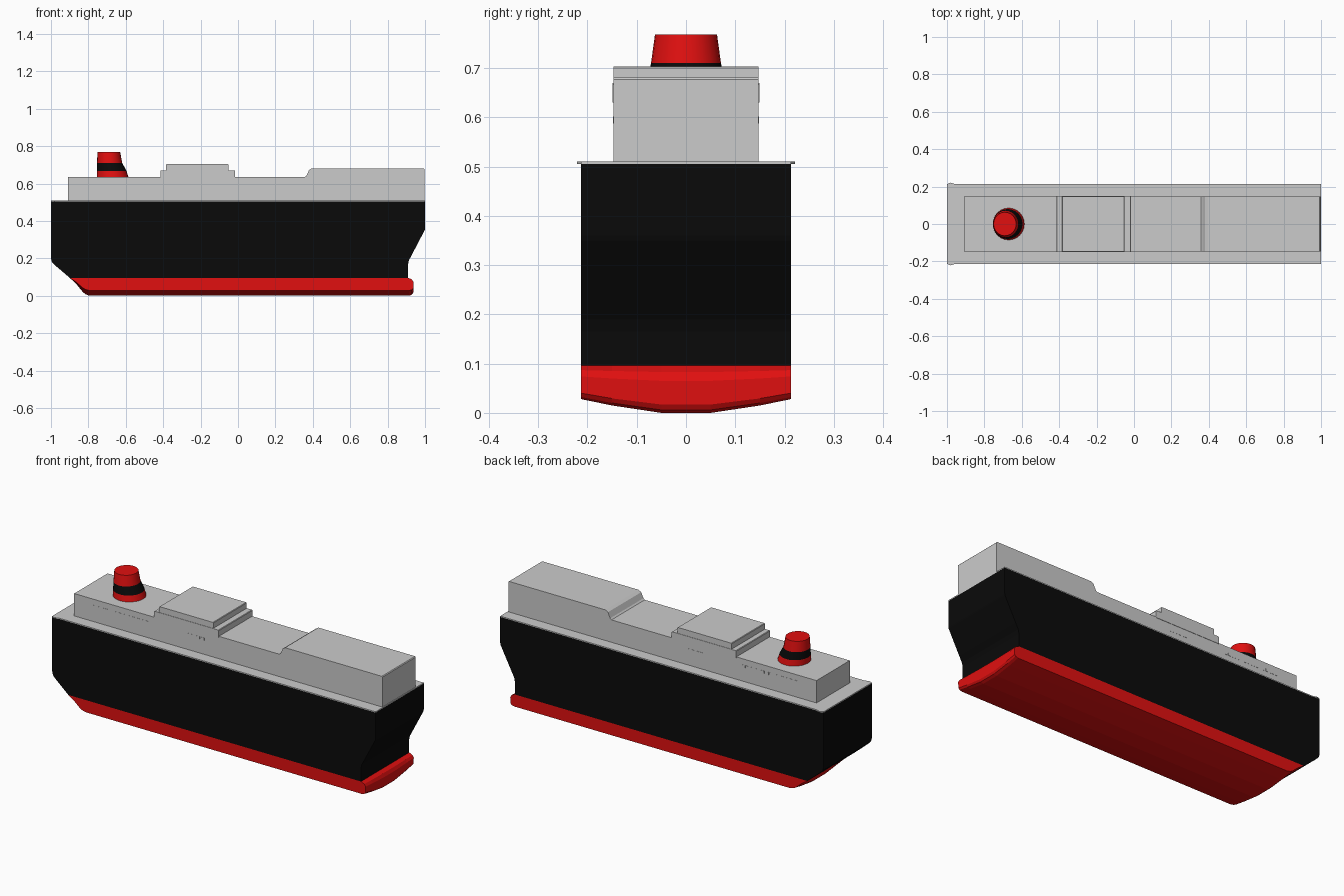
import bpy, bmesh, math

if "Cube" in bpy.data.objects:
    bpy.data.objects.remove(bpy.data.objects["Cube"])


def material(name, rgb):
    m = bpy.data.materials.new(name)
    m.diffuse_color = (*rgb, 1)
    m.use_nodes = True
    m.node_tree.nodes["Principled BSDF"].inputs["Base Color"].default_value = m.diffuse_color
    return m


RED = material("red_paint", (0.75, 0.005, 0.005))
BLACK = material("black_paint", (0.003, 0.003, 0.003))


def loft(name, rings, mat=None, smooth=False):
    """Skin equal-length rings of points and cap both ends."""
    bm = bmesh.new()
    vs = [[bm.verts.new(p) for p in ring] for ring in rings]
    n = len(vs[0])
    for a, b in zip(vs, vs[1:]):
        for i in range(n):
            j = (i + 1) % n
            bm.faces.new((a[i], a[j], b[j], b[i]))
    bm.faces.new(vs[0][::-1])
    bm.faces.new(vs[-1])
    bmesh.ops.recalc_face_normals(bm, faces=bm.faces)
    me = bpy.data.meshes.new(name)
    bm.to_mesh(me)
    bm.free()
    ob = bpy.data.objects.new(name, me)
    bpy.context.collection.objects.link(ob)
    if mat:
        me.materials.append(mat)
    if smooth:
        bpy.ops.object.select_all(action='DESELECT')
        ob.select_set(True)
        bpy.context.view_layer.objects.active = ob
        bpy.ops.object.shade_smooth_by_angle(angle=math.radians(30))
    return ob


def extrude_side(name, profile, y0, y1, mat=None):
    """Extrude an x-z side profile across the beam."""
    return loft(name, [[(x, y, z) for x, z in profile] for y in (y0, y1)], mat)


W = 0.213   # hull half beam
C = 0.147   # superstructure half width

# Black upper hull
extrude_side("upper_hull", [
    (-1, 0.505), (-1, 0.2), (-0.995, 0.18), (-0.975, 0.16), (-0.9, 0.096),
    (0.91, 0.096), (0.909, 0.165), (0.914, 0.19), (0.93, 0.22),
    (0.998, 0.35), (1, 0.36), (1, 0.505)], -W, W, BLACK)

# Red lower hull: side profile whose underside rises towards the sides
keel_profile = [
    (-0.9, 0.096), (-0.865, 0.063), (-0.83, 0.02), (-0.815, 0.008), (-0.795, 0),
    (0.915, 0), (0.93, 0.006), (0.937, 0.017), (0.938, 0.065),
    (0.93, 0.083), (0.91, 0.096)]
rise = [(0.213, 0.028), (0.15, 0.015), (0.05, 0.0)]
columns = [(-y, d) for y, d in rise] + [(y, d) for y, d in reversed(rise)]
loft("lower_hull", [
    [(x, y, z + d * (0.096 - z) / 0.096) for x, z in keel_profile]
    for y, d in columns], RED)

# Deck plate with small stern corner flares
half = [(-1, W), (-0.98, 0.221), (-0.955, W), (1, W)]
outline = half + [(x, -y) for x, y in reversed(half)]
loft("deck", [[(x, y, z) for x, y in outline] for z in (0.505, 0.51)])

# Long superstructure with raised forward part
extrude_side("superstructure", [
    (-0.91, 0.507), (-0.91, 0.635), (0.358, 0.635), (0.366, 0.642),
    (0.38, 0.672), (0.395, 0.681), (0.992, 0.681), (0.996, 0.677),
    (0.996, 0.507)], -C, C)

# Two-tier midship house
extrude_side("house_lower", [
    (-0.415, 0.63), (-0.415, 0.667), (-0.412, 0.67),
    (-0.018, 0.67), (-0.015, 0.667), (-0.015, 0.63)], -C - 0.002, C + 0.002)
extrude_side("house_upper", [
    (-0.385, 0.665), (-0.385, 0.7), (-0.382, 0.703),
    (-0.053, 0.703), (-0.05, 0.7), (-0.05, 0.665)], -C, C)

# Funnel: upright aft edge, sloping front edge, black band
levels = [  # z, aft x, front x, half width
    (0.632, -0.755, -0.585, 0.086), (0.667, -0.755, -0.596, 0.080),
    (0.710, -0.754, -0.619, 0.071), (0.768, -0.751, -0.630, 0.063)]


def funnel_ring(z, x0, x1, r, n=24):
    angles = [2 * math.pi * i / n for i in range(n)]
    return [((x0 + x1) / 2 + (x1 - x0) / 2 * math.cos(a), r * math.sin(a), z)
            for a in angles]


for i, (name, mat) in enumerate([("funnel_base", RED), ("funnel_band", BLACK),
                                 ("funnel_top", RED)]):
    loft(name, [funnel_ring(*levels[i]), funnel_ring(*levels[i + 1])], mat, True)

# Rows of small windows on both sides
groups = [(-0.79, 4), (-0.67, 4), (-0.552, 4), (-0.212, 2), (-0.155, 2)]
for side in (-1, 1):
    for start, count in groups:
        for k in range(count):
            x = start + k * 0.0275
            extrude_side("window", [(x, 0.588), (x, 0.602), (x + 0.022, 0.602),
                                    (x + 0.022, 0.588)],
                         side * (C - 0.002), side * (C + 0.001))
